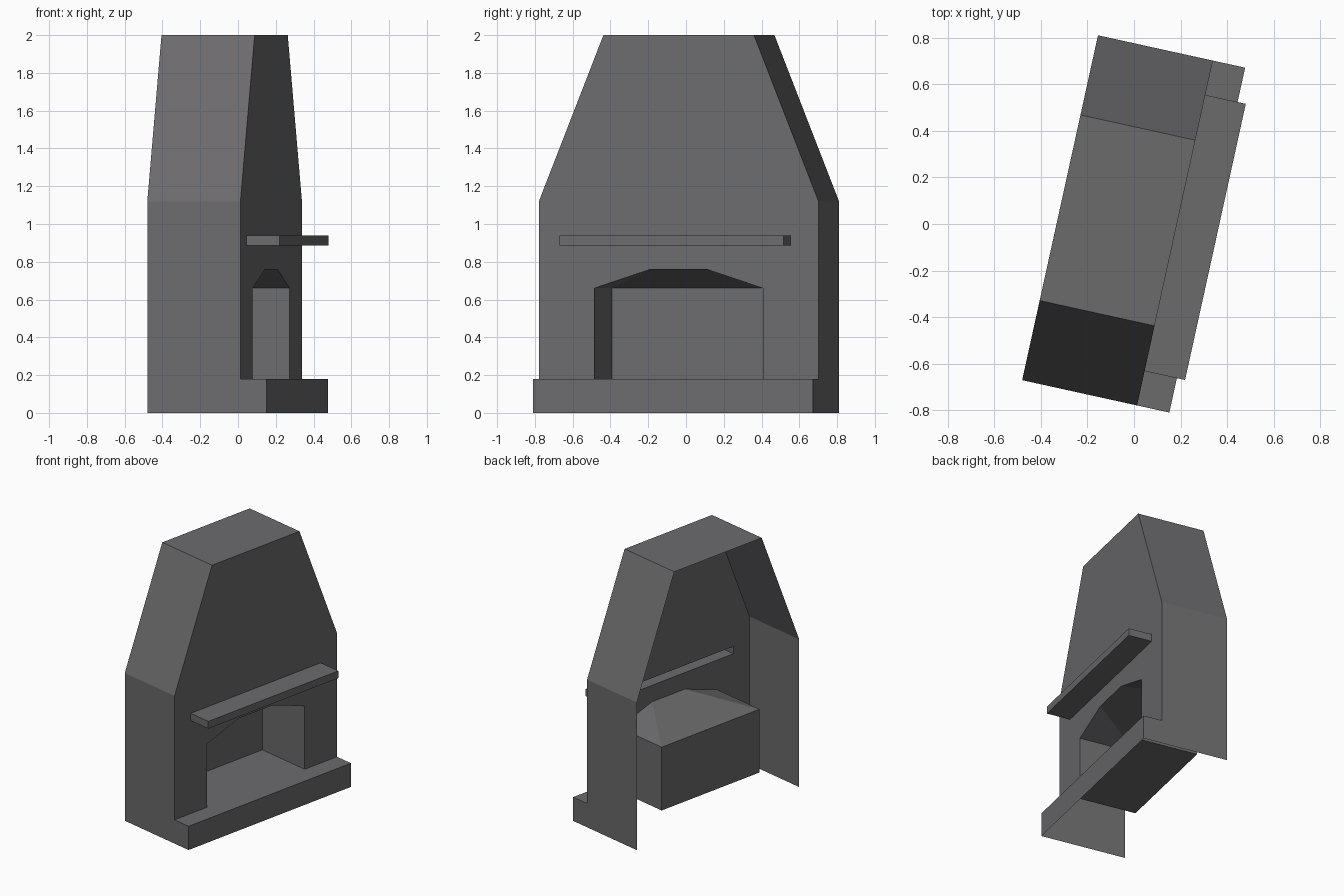
import bpy, bmesh, math
from mathutils import Matrix, Vector

if "Cube" in bpy.data.objects:
    bpy.data.objects.remove(bpy.data.objects["Cube"])

TURN = Matrix.Rotation(-math.radians(12.4), 4, 'Z')   # whole model is turned
stone = bpy.data.materials.new("dark grey stone")
stone.diffuse_color = (0.150, 0.145, 0.152, 1)
stone.use_nodes = True
stone.node_tree.nodes["Principled BSDF"].inputs["Base Color"].default_value = stone.diffuse_color

# Local frame: +x is the fireplace front, y runs along its width
BACK, WALL, HEARTH, SHELF, INNER = -0.325, 0.18, 0.322, 0.358, -0.25
W, TOP_W, SHELF_W, BOX_W, ARCH_W = 0.758, 0.408, 0.607, 0.457, 0.153
Z_H, Z_BOX, Z_ARCH, Z_S0, Z_S1, Z_SH = 0.18, 0.66, 0.76, 0.885, 0.94, 1.12


def sheet(name, faces):
    """Object from (points, facing direction, mirrored?) faces."""
    bm = bmesh.new()
    for pts, facing, both in faces:
        for s in ((1, -1) if both else (1,)):
            f = bm.faces.new([bm.verts.new((x, y * s, z)) for x, y, z in pts])
            f.normal_update()
            if f.normal.dot(Vector((facing[0], facing[1] * s, facing[2]))) < 0:
                f.normal_flip()
    bmesh.ops.remove_doubles(bm, verts=bm.verts, dist=1e-5)
    bm.transform(TURN)
    me = bpy.data.meshes.new(name)
    bm.to_mesh(me)
    bm.free()
    me.materials.append(stone)
    bpy.context.collection.objects.link(bpy.data.objects.new(name, me))


def level(x0, x1, w, z):
    return [(x0, -w, z), (x1, -w, z), (x1, w, z), (x0, w, z)]


def upright(x, w, z0, z1):
    return [(x, -w, z0), (x, w, z0), (x, w, z1), (x, -w, z1)]


def side(x0, x1, y, z0, z1):
    return [(x0, y, z0), (x1, y, z0), (x1, y, z1), (x0, y, z1)]


def front(points):
    return [(WALL, y, z) for y, z in points]


X, Y, UP, DOWN = (1, 0, 0), (0, 1, 0), (0, 0, 1), (0, 0, -1)
k = W - (W - TOP_W) * 0.0

# Chimney breast: open at the back and bottom, openings for firebox and shelf
sheet("chimney_breast", [
    (front([(-W, Z_S1), (W, Z_S1), (W, Z_SH), (TOP_W, 2), (-TOP_W, 2), (-W, Z_SH)]), X, False),
    (front([(SHELF_W, Z_S0), (W, Z_S0), (W, Z_S1), (SHELF_W, Z_S1)]), X, True),
    (front([(-W, Z_H), (-BOX_W, Z_H), (-BOX_W, Z_BOX), (-ARCH_W, Z_ARCH),
            (ARCH_W, Z_ARCH), (BOX_W, Z_BOX), (BOX_W, Z_H), (W, Z_H),
            (W, Z_S0), (-W, Z_S0)]), X, False),
    (side(BACK, WALL, W, 0, Z_SH), Y, True),
    ([(BACK, W, Z_SH), (WALL, W, Z_SH), (WALL, TOP_W, 2), (BACK, TOP_W, 2)], Y, True),
    (level(BACK, WALL, TOP_W, 2), UP, False),
])

# Mantel shelf
sheet("mantel_shelf", [
    (level(WALL, SHELF, SHELF_W, Z_S1), UP, False),
    (level(WALL, SHELF, SHELF_W, Z_S0), DOWN, False),
    (upright(SHELF, SHELF_W, Z_S0, Z_S1), X, False),
    (side(WALL, SHELF, SHELF_W, Z_S0, Z_S1), Y, True),
])

# Hearth step
sheet("hearth", [
    (level(WALL, HEARTH, W, Z_H), UP, False),
    (upright(HEARTH, W, 0, Z_H), X, False),
    (side(WALL, HEARTH, W, 0, Z_H), Y, True),
])

# Firebox: floor, back, cheeks and a roof sloping up to the arch
sheet("firebox", [
    (level(INNER, WALL, BOX_W, Z_H), UP, False),
    (upright(INNER, BOX_W, Z_H, Z_BOX), X, False),
    (side(INNER, WALL, BOX_W, Z_H, Z_BOX), (0, -1, 0), True),
    ([(INNER, -BOX_W, Z_BOX), (INNER, BOX_W, Z_BOX),
      (WALL, ARCH_W, Z_ARCH), (WALL, -ARCH_W, Z_ARCH)], DOWN, False),
    ([(INNER, BOX_W, Z_BOX), (WALL, BOX_W, Z_BOX), (WALL, ARCH_W, Z_ARCH)], DOWN, True),
])
